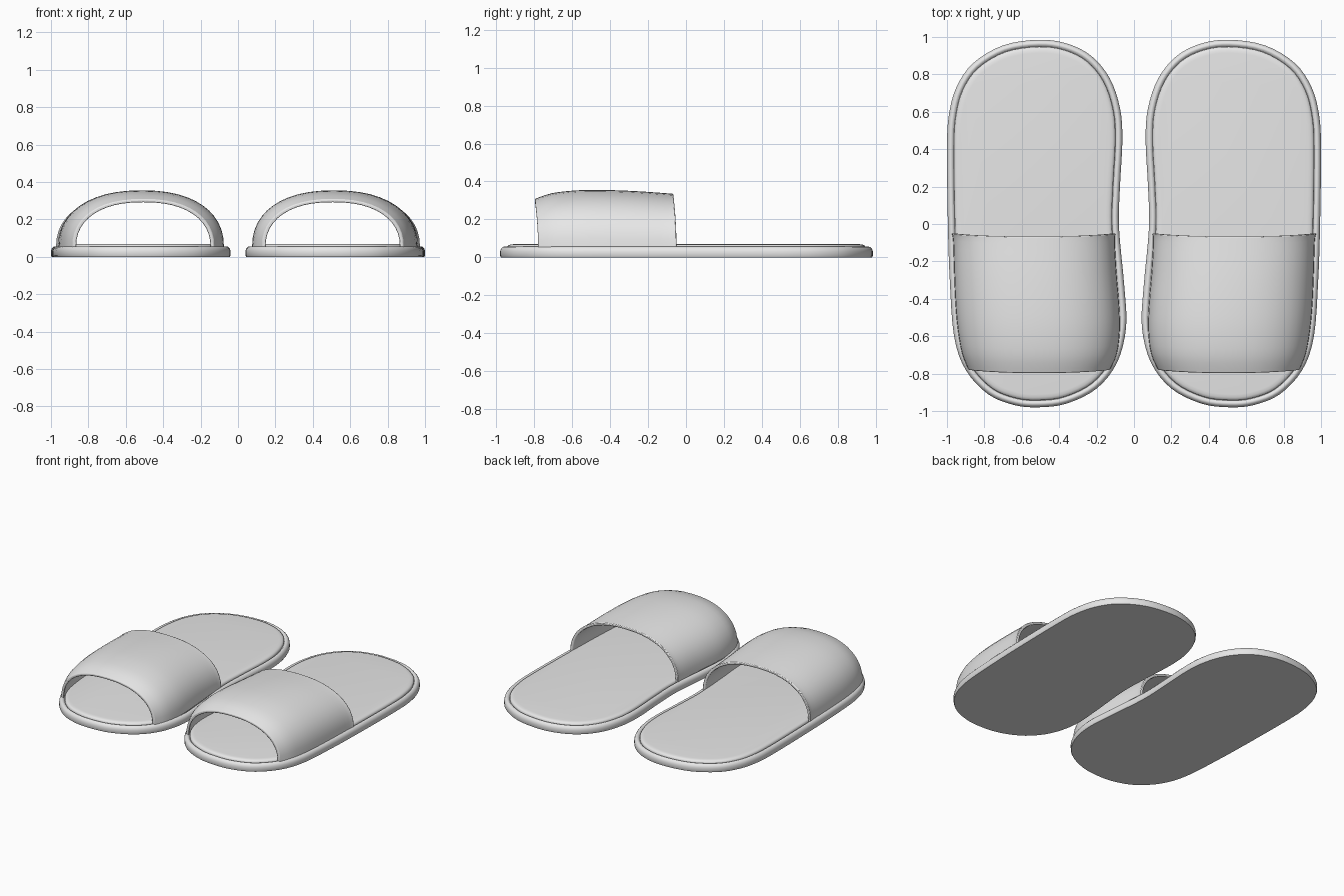
import bpy, bmesh, math
from mathutils import Vector

cube = bpy.data.objects.get("Cube")
if cube:
    bpy.data.objects.remove(cube, do_unlink=True)

grey = bpy.data.materials.new("light_grey")
grey.use_nodes = True
grey.diffuse_color = (0.8, 0.8, 0.8, 1)
grey.node_tree.nodes["Principled BSDF"].inputs["Base Color"].default_value = (0.8, 0.8, 0.8, 1)


def smooth_curve(points, steps, closed):
    """Catmull-Rom curve through tuples of any length."""
    pts = [Vector(p) for p in points]
    n = len(pts)
    pick = (lambda i: pts[i % n]) if closed else (lambda i: pts[max(0, min(n - 1, i))])
    out = []
    for i in range(n if closed else n - 1):
        a, b, c, d = (pick(i + k) for k in (-1, 0, 1, 2))
        for s in range(steps):
            t = s / steps
            out.append(b + (c - a) * (t / 2) + (a * 2 - b * 5 + c * 4 - d) * (t * t / 2)
                       + (b * 3 - a - c * 3 + d) * (t ** 3 / 2))
    return out if closed else out + [pts[-1]]


def loft(name, rings, side, strip_caps=False):
    """Skin closed rings and cap both ends; side is +1 or -1 in x."""
    bm = bmesh.new()
    loops = [[bm.verts.new((x * side, y, z)) for x, y, z in ring] for ring in rings]
    n = len(loops[0])
    for a, b in zip(loops, loops[1:]):
        for i in range(n):
            j = (i + 1) % n
            bm.faces.new((a[i], a[j], b[j], b[i]))
    for ring in (loops[0], loops[-1]):
        if strip_caps:
            for i in range(n // 2 - 1):
                bm.faces.new((ring[i], ring[i + 1], ring[n - 2 - i], ring[n - 1 - i]))
        else:
            bm.faces.new(ring)
    bmesh.ops.recalc_face_normals(bm, faces=bm.faces)
    mesh = bpy.data.meshes.new(name)
    bm.to_mesh(mesh)
    bm.free()
    mesh.materials.append(grey)
    obj = bpy.data.objects.new(name, mesh)
    bpy.context.collection.objects.link(obj)
    bpy.ops.object.select_all(action='DESELECT')
    obj.select_set(True)
    bpy.context.view_layer.objects.active = obj
    bpy.ops.object.shade_smooth_by_angle(angle=math.radians(40))
    return obj


# Footprint of the left slipper, clockwise from the heel
footprint = smooth_curve([
    (.51, .985), (.70, .955), (.86, .86), (.95, .73), (.99, .58), (1, .4), (.995, 0),
    (.985, -.3), (.962, -.6), (.90, -.78), (.78, -.91), (.64, -.968), (.51, -.98),
    (.36, -.96), (.20, -.88), (.09, -.74), (.042, -.55), (.052, -.33), (.08, -.02),
    (.075, .2), (.062, .45), (.075, .62), (.13, .78), (.23, .9), (.36, .965)], 4, True)


def inset_ring(inset, z):
    n = len(footprint)
    ring = []
    for i, p in enumerate(footprint):
        t = (footprint[(i + 1) % n] - footprint[i - 1]).normalized()
        ring.append((p.x + t.y * inset, p.y - t.x * inset, z))
    return ring


# Sole rim and raised insole, as (inset, height) profiles
sole_profile = [(.004, 0), (0, .008), (0, .032), (.004, .044), (.012, .053),
                (.02, .056), (.028, .054), (.036, .046)]
insole_profile = [(.037, .044), (.038, .056), (.044, .063), (.054, .067), (.07, .069)]

# Strap sections: y, inner edge x, outer edge x, top height
strap_sections = smooth_curve([
    (-.05, .098, .975, .335), (-.09, .102, .967, .338), (-.25, .094, .962, .349),
    (-.42, .08, .955, .355), (-.56, .075, .943, .353), (-.69, .09, .92, .338),
    (-.78, .128, .885, .308)], 3, False)


def arch(y, x0, x1, top, steps=24):
    base, power = .048, 2 / 2.3
    pts = []
    for i in range(steps + 1):
        a = math.pi * i / steps
        u = math.copysign(abs(math.cos(a)) ** power, math.cos(a))
        v = max(0, math.sin(a)) ** power
        pts.append(((x0 + x1) / 2 + u * (x1 - x0) / 2, y - .017 * v * v,
                    base + v * (top - base)))
    return pts


def strap_ring(y, x0, x1, top, thick=.021):
    return arch(y, x0, x1, top) + arch(y, x0 + thick, x1 - thick, top - thick * .85)[::-1]


for label, side in (("left", 1), ("right", -1)):
    loft(label + "_sole", [inset_ring(*p) for p in sole_profile], side)
    loft(label + "_insole", [inset_ring(*p) for p in insole_profile], side)
    strap = loft(label + "_strap", [strap_ring(*s) for s in strap_sections], side, True)
    bevel = strap.modifiers.new("soft_edges", 'BEVEL')
    bevel.width = .005
    bevel.segments = 2
    bevel.limit_method = 'ANGLE'
    bevel.angle_limit = math.radians(50)
